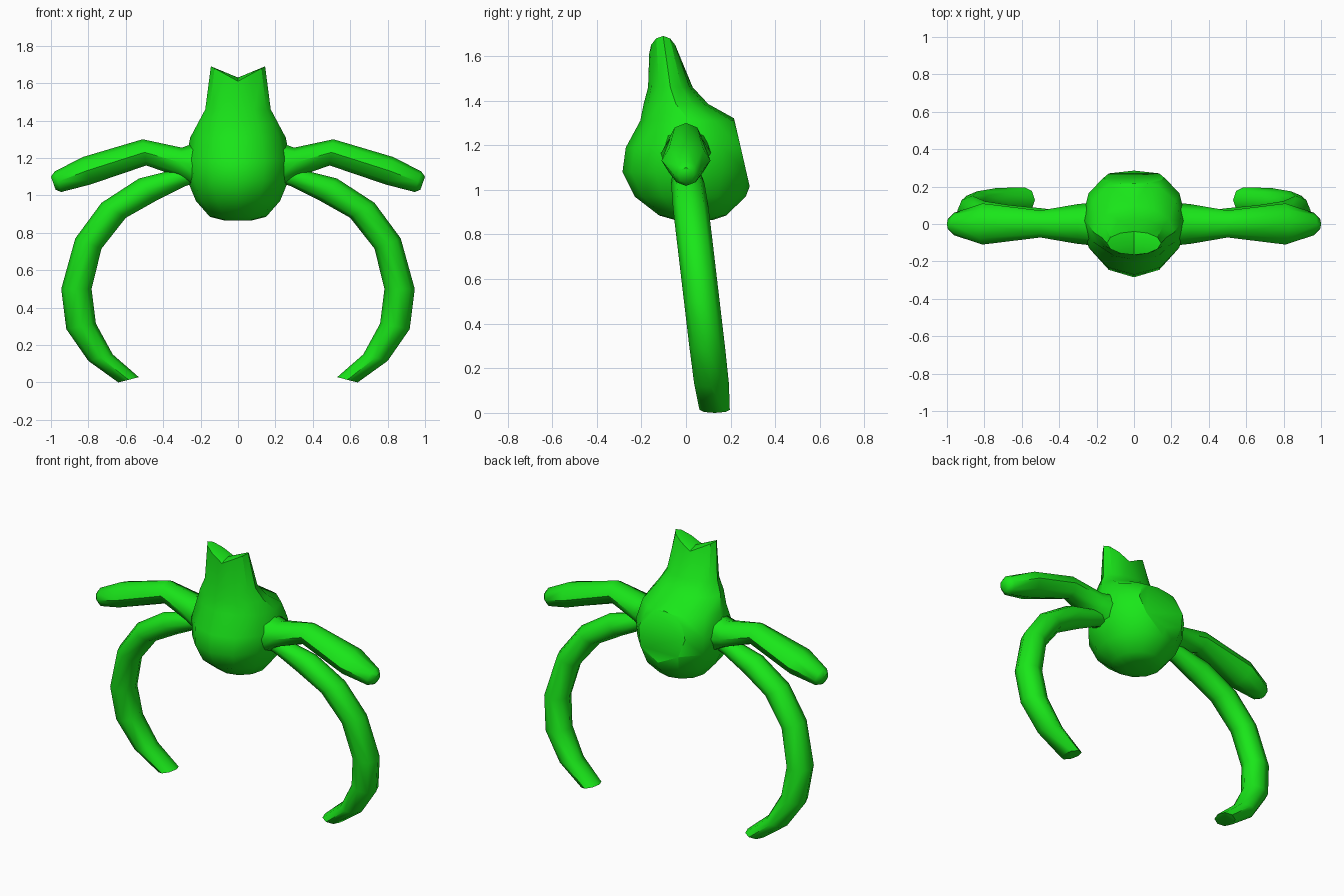
import bpy, bmesh
from math import sin, cos, tau
from mathutils import Vector

if "Cube" in bpy.data.objects:
    bpy.data.objects.remove(bpy.data.objects["Cube"])

green = bpy.data.materials.new("green")
green.diffuse_color = (0.01, 0.8, 0.01, 1)
green.use_nodes = True
green.node_tree.nodes["Principled BSDF"].inputs["Base Color"].default_value = green.diffuse_color


def skin(bm, rings, tip=None):
    """Join point rings into a closed tube; tip is an optional centre for the last cap."""
    loops = [[bm.verts.new(p) for p in r] for r in rings]
    n = len(loops[0])
    for a, b in zip(loops, loops[1:]):
        for i in range(n):
            j = (i + 1) % n
            bm.faces.new((a[i], a[j], b[j], b[i]))
    bm.faces.new(loops[0][::-1])
    if tip:
        c = bm.verts.new(tip)
        for i in range(n):
            bm.faces.new((loops[-1][i], loops[-1][(i + 1) % n], c))
    else:
        bm.faces.new(loops[-1])


def finish(name, bm, angle):
    bmesh.ops.recalc_face_normals(bm, faces=bm.faces)
    me = bpy.data.meshes.new(name)
    bm.to_mesh(me)
    bm.free()
    ob = bpy.data.objects.new(name, me)
    bpy.context.collection.objects.link(ob)
    me.materials.append(green)
    bpy.ops.object.select_all(action='DESELECT')
    ob.select_set(True)
    bpy.context.view_layer.objects.active = ob
    bpy.ops.object.shade_smooth_by_angle(angle=angle)


def limb(name, stations, side, lean, sides=8):
    """Each station: upper x, z, lower x, z, half depth."""
    rings = []
    for x1, z1, x2, z2, hy in stations:
        cx, cz = (x1 + x2) / 2, (z1 + z2) / 2
        ax, az = (x1 - x2) / 2, (z1 - z2) / 2
        cy = lean * (1 - cz / 1.1)
        rings.append([(side * (cx + ax * cos(t)), cy + hy * sin(t), cz + az * cos(t))
                      for t in (tau * k / sides for k in range(sides))])
    bm = bmesh.new()
    skin(bm, rings)
    finish(name, bm, 0.9)


# Body: z, half width, front y, back y, corner lift
profile = [
    (0.865, 0.07, -0.05, 0.12, 0), (0.885, 0.15, -0.12, 0.18, 0),
    (0.97, 0.225, -0.23, 0.268, 0), (1.08, 0.27, -0.285, 0.31, 0),
    (1.19, 0.28, -0.27, 0.31, 0), (1.31, 0.255, -0.205, 0.235, 0),
    (1.385, 0.215, -0.19, 0.10, 0), (1.46, 0.175, -0.17, 0.03, 0),
    (1.61, 0.145, -0.165, -0.04, 0.08)]
rings = []
for z, hw, yf, yb, lift in profile:
    rings.append([(hw * cos(t), (yf + yb) / 2 + (yb - yf) / 2 * sin(t),
                   z + lift * abs(cos(t)))
                  for t in (tau * k / 12 for k in range(12))])
bm = bmesh.new()
skin(bm, rings, tip=(0, -0.10, 1.63))

# Flat sloping disc at the rear
cut = bmesh.ops.bisect_plane(
    bm, geom=bm.verts[:] + bm.edges[:] + bm.faces[:],
    plane_co=Vector((0, 0.28, 1.04)), plane_no=Vector((0, 1, 0.23)).normalized(),
    clear_outer=True)
bmesh.ops.edgeloop_fill(
    bm, edges=[e for e in cut["geom_cut"] if isinstance(e, bmesh.types.BMEdge)])
finish("body", bm, 0.6)

arm = [
    (0.18, 1.30, 0.17, 1.00, 0.12), (0.30, 1.255, 0.32, 1.10, 0.105),
    (0.51, 1.30, 0.49, 1.16, 0.072), (0.83, 1.205, 0.79, 1.058, 0.11),
    (0.98, 1.128, 0.945, 1.018, 0.06), (1.00, 1.10, 0.975, 1.03, 0.035)]
leg = [
    (0.24, 1.17, 0.18, 1.08, 0.05), (0.37, 1.13, 0.28, 1.05, 0.06),
    (0.53, 1.09, 0.44, 0.97, 0.075), (0.73, 0.96, 0.60, 0.88, 0.08),
    (0.87, 0.77, 0.73, 0.715, 0.08), (0.945, 0.50, 0.783, 0.50, 0.08),
    (0.918, 0.285, 0.76, 0.315, 0.08), (0.80, 0.115, 0.67, 0.15, 0.078),
    (0.64, 0.0, 0.53, 0.028, 0.068)]
for side, label in ((1, "right"), (-1, "left")):
    limb(label + "_arm", arm, side, 0)
    limb(label + "_leg", leg, side, 0.13)
